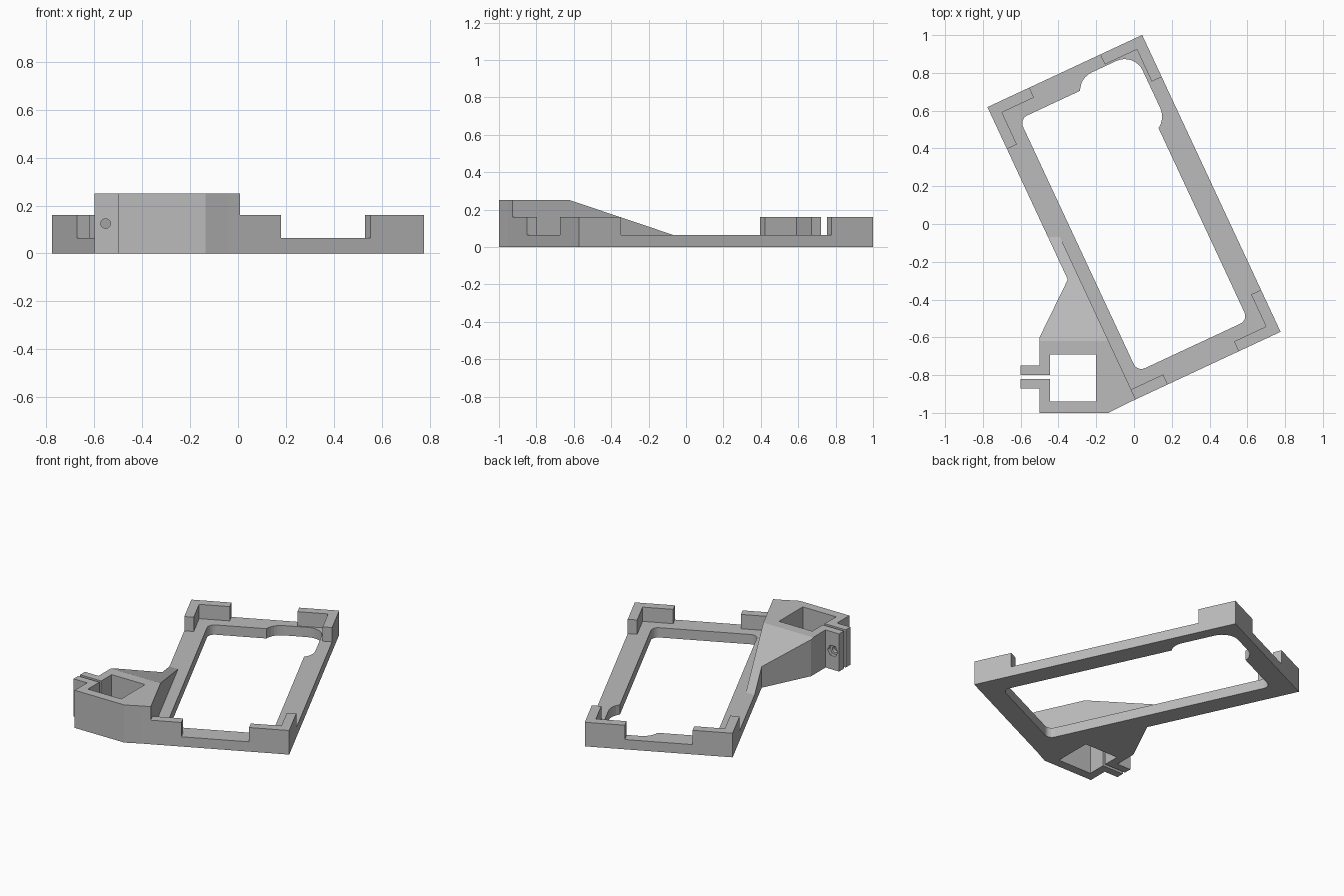
import bpy, bmesh
from math import cos, sin, pi, radians
from mathutils import Matrix

if "Cube" in bpy.data.objects:
    bpy.data.objects.remove(bpy.data.objects["Cube"])

grey = bpy.data.materials.new("plain grey")
grey.use_nodes = True
COLOUR = (0.5, 0.5, 0.5, 1)
grey.diffuse_color = COLOUR
grey.node_tree.nodes["Principled BSDF"].inputs["Base Color"].default_value = COLOUR

HALF_W, HALF_L = 0.452, 0.867      # tray half sizes
FLOOR, LIP, TOP = 0.065, 0.16, 0.25
WALL, ARM = 0.058, 0.245           # corner lip thickness and reach
TILT = Matrix.Translation((0, 0.024, 0)) @ Matrix.Rotation(radians(25), 4, "Z")
# Maps a profile's x, y, z to world y, z, x
SIDEWAYS = Matrix(((0, 0, 1, 0), (1, 0, 0, 0), (0, 1, 0, 0), (0, 0, 0, 1)))


def prism(name, points, low, high, matrix=Matrix()):
    """Extrude a flat outline from low to high, then place it."""
    bm = bmesh.new()
    face = bm.faces.new([bm.verts.new((x, y, low)) for x, y in points])
    out = bmesh.ops.extrude_face_region(bm, geom=[face])
    moved = [v for v in out["geom"] if isinstance(v, bmesh.types.BMVert)]
    bmesh.ops.translate(bm, verts=moved, vec=(0, 0, high - low))
    bm.transform(matrix)
    bmesh.ops.recalc_face_normals(bm, faces=bm.faces)
    mesh = bpy.data.meshes.new(name)
    bm.to_mesh(mesh)
    bm.free()
    mesh.materials.append(grey)
    obj = bpy.data.objects.new(name, mesh)
    bpy.context.collection.objects.link(obj)
    return obj


def combine(target, other, operation):
    """Apply a boolean and remove the helper."""
    mod = target.modifiers.new("join", "BOOLEAN")
    mod.operation, mod.solver, mod.object = operation, "EXACT", other
    bpy.context.view_layer.update()
    graph = bpy.context.evaluated_depsgraph_get()
    mesh = bpy.data.meshes.new_from_object(target.evaluated_get(graph))
    target.modifiers.clear()
    target.data = mesh
    bpy.data.objects.remove(other)


def box(x0, x1, y0, y1):
    return [(x0, y0), (x1, y0), (x1, y1), (x0, y1)]


def rounded(x0, x1, y0, y1, r, steps=8):
    centres = [(x1 - r, y1 - r), (x0 + r, y1 - r), (x0 + r, y0 + r), (x1 - r, y0 + r)]
    return [(cx + r * cos((q + i / steps) * pi / 2), cy + r * sin((q + i / steps) * pi / 2))
            for q, (cx, cy) in enumerate(centres) for i in range(steps + 1)]


def ring(cx, cy, r, sides):
    return [(cx + r * cos(2 * pi * i / sides), cy + r * sin(2 * pi * i / sides))
            for i in range(sides)]


def tilted(x, y):
    p = TILT @ Matrix.Translation((x, y, 0))
    return p.translation.x, p.translation.y


# Tray base
tray = prism("tray_frame", box(-HALF_W, HALF_W, -HALF_L, HALF_L), 0, FLOOR, TILT)

# Raised L-shaped lips at the corners
for sx in (-1, 1):
    for sy in (-1, 1):
        outline = [(0, 0), (ARM, 0), (ARM, WALL), (WALL, WALL), (WALL, ARM), (0, ARM)]
        lip = prism("corner_lip", [(sx * (HALF_W - a), sy * (HALF_L - b)) for a, b in outline],
                    0, LIP, TILT)
        combine(tray, lip, "UNION")

# Clamp mount, merging into the tray's long side
mount = prism("clamp_mount", [
    tilted(WALL - HALF_W, 0.08), tilted(-HALF_W, 0.107), tilted(-HALF_W, -0.14),
    (-0.5, -0.6), (-0.5, -0.75), (-0.6, -0.75), (-0.6, -0.87), (-0.5, -0.87),
    (-0.5, -1), (-0.135, -1), tilted(-HALF_W, -HALF_L), tilted(WALL - HALF_W, -HALF_L),
], 0, TOP)

# Sloped top of the mount
slope = prism("slope_cutter", [(-0.62, TOP), (0.05, 0.0246), (0.05, 0.4), (-0.62, 0.4)],
              -1, 1, SIDEWAYS)
combine(mount, slope, "DIFFERENCE")
combine(tray, mount, "UNION")

# Main opening and its enlarged corner
combine(tray, prism("opening", rounded(-0.325, 0.322, -0.738, 0.738, 0.045), -1, 1, TILT),
        "DIFFERENCE")
combine(tray, prism("notch", rounded(0.02, 0.375, 0.37, 0.8, 0.105), -1, 1, TILT),
        "DIFFERENCE")

# Square socket and clamping slot
combine(tray, prism("socket", box(-0.445, -0.2, -0.94, -0.69), -1, 1), "DIFFERENCE")
combine(tray, prism("slot", box(-0.7, -0.4, -0.82, -0.8), -1, 1), "DIFFERENCE")

# Screw hole and nut recess through the clamp tabs
STAND = Matrix.Rotation(pi / 2, 4, "X")
combine(tray, prism("screw_hole", ring(-0.553, 0.125, 0.02, 24), 0.7, 0.95, STAND), "DIFFERENCE")
combine(tray, prism("nut_recess", ring(-0.553, 0.125, 0.038, 6), 0.7, 0.775, STAND), "DIFFERENCE")

tray.name = "tilted_tray_with_clamp"
